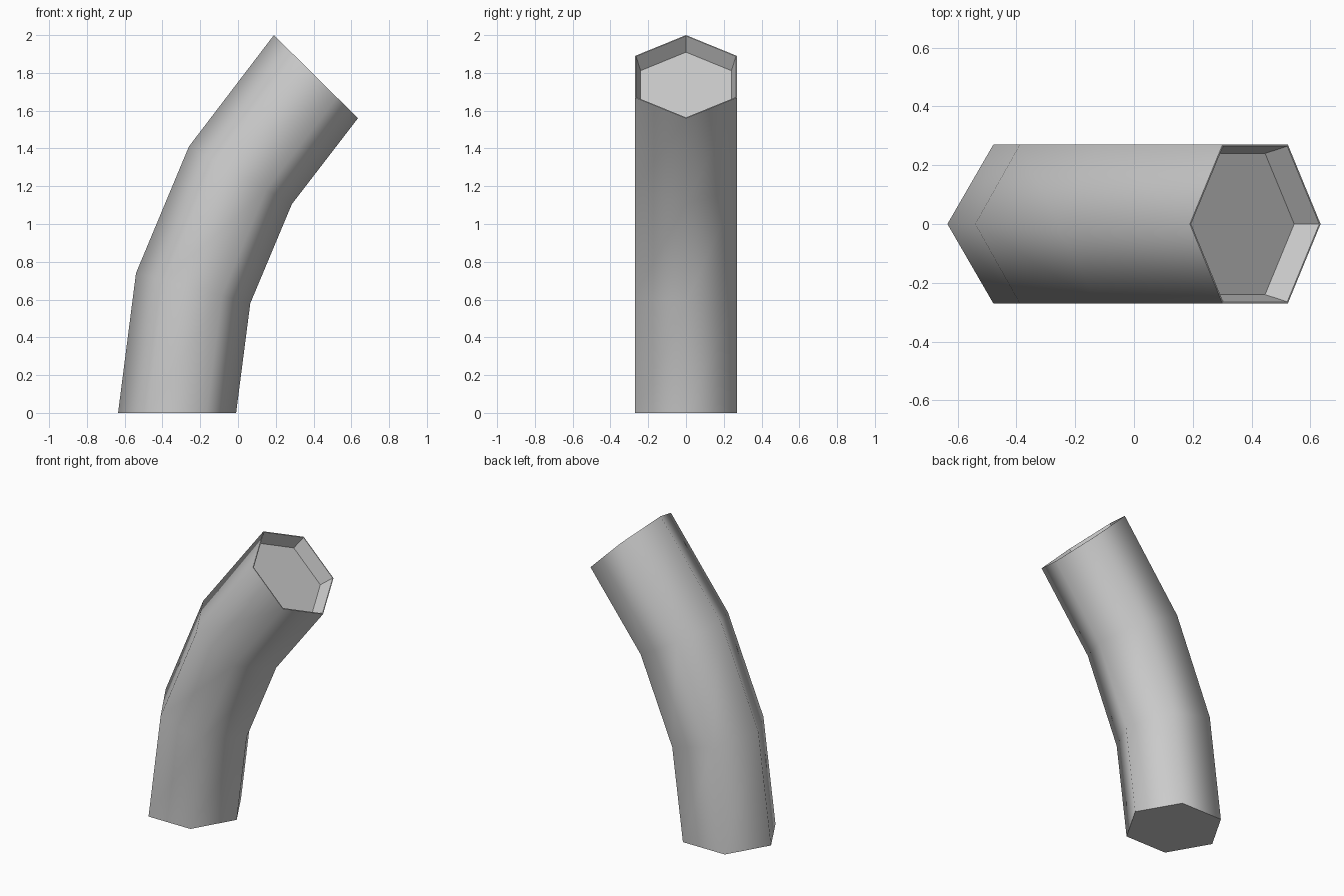
import bpy, bmesh
from math import cos, sin, pi
from mathutils import Vector

cube = bpy.data.objects.get("Cube")
if cube:
    bpy.data.objects.remove(cube, do_unlink=True)

SIDES = 6
HALF_WIDTH = 0.27

grey = bpy.data.materials.new("plain grey")
grey.use_nodes = True
colour = (0.6, 0.6, 0.6, 1)
grey.diffuse_color = colour
grey.node_tree.nodes["Principled BSDF"].inputs["Base Color"].default_value = colour

bm = bmesh.new()


def ring(outer, inner, scale=1.0, shift=0.0):
    """Hexagon spanning two (x, z) corners, scaled and sunk along its normal."""
    a, b = Vector((outer[0], 0, outer[1])), Vector((inner[0], 0, inner[1]))
    centre, axis = (a + b) / 2, (b - a) / 2
    normal = Vector((-axis.z, 0, axis.x)).normalized()
    side = Vector((0, HALF_WIDTH / sin(pi / 3), 0))
    verts = []
    for i in range(SIDES):
        t = 2 * pi * i / SIDES
        offset = (axis * cos(t) + side * sin(t)) * scale
        verts.append(bm.verts.new(centre + offset - normal * shift))
    return verts


def bridge(low, high, smooth):
    for i in range(SIDES):
        j = (i + 1) % SIDES
        face = bm.faces.new((low[i], low[j], high[j], high[i]))
        face.smooth = smooth


# Bent outer wall
stations = [((-0.635, 0), (-0.01, 0)),
            ((-0.54, 0.74), (0.065, 0.58)),
            ((-0.26, 1.41), (0.285, 1.105)),
            ((0.19, 2.0), (0.635, 1.56))]
rings = [ring(*s) for s in stations]
for low, high in zip(rings, rings[1:]):
    bridge(low, high, True)

# Closed base
bm.faces.new(rings[0][::-1])

# Thin rim, tapered recess and its floor
rim = ring(*stations[-1], scale=0.98)
floor = ring(*stations[-1], scale=0.89, shift=0.093)
bridge(rings[-1], rim, False)
bridge(rim, floor, False)
bm.faces.new(floor)

bmesh.ops.recalc_face_normals(bm, faces=bm.faces)
mesh = bpy.data.meshes.new("bent_tube")
bm.to_mesh(mesh)
bm.free()
mesh.materials.append(grey)
tube = bpy.data.objects.new("bent_tube", mesh)
bpy.context.collection.objects.link(tube)
